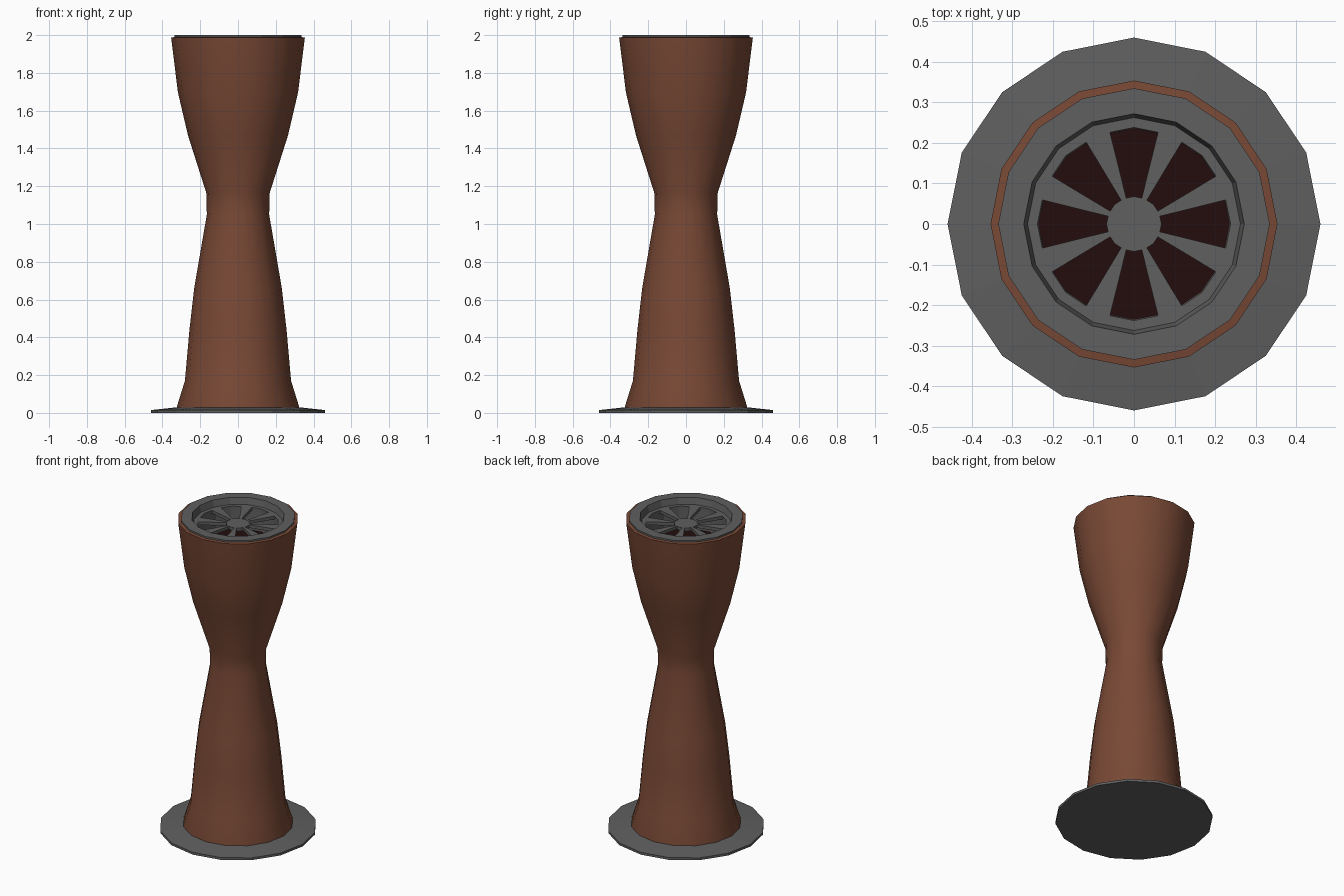
import bpy, bmesh, math

if "Cube" in bpy.data.objects:
    bpy.data.objects.remove(bpy.data.objects["Cube"])

N = 16


def material(name, rgb):
    m = bpy.data.materials.new(name)
    m.diffuse_color = (*rgb, 1)
    m.use_nodes = True
    m.node_tree.nodes["Principled BSDF"].inputs["Base Color"].default_value = m.diffuse_color
    return m


RUST = material("rust_brown", (0.190, 0.066, 0.036))
GREY = material("metal_grey", (0.115, 0.115, 0.115))
DARK = material("dark_red", (0.017, 0.004, 0.004))


def finish(name, bm, mat, smooth=None):
    me = bpy.data.meshes.new(name)
    bm.to_mesh(me)
    bm.free()
    ob = bpy.data.objects.new(name, me)
    bpy.context.collection.objects.link(ob)
    me.materials.append(mat)
    if smooth:
        bpy.ops.object.select_all(action='DESELECT')
        bpy.context.view_layer.objects.active = ob
        ob.select_set(True)
        bpy.ops.object.shade_smooth_by_angle(angle=math.radians(smooth))
    return ob


def lathe(name, profile, mat, smooth=None, cap_start=False, cap_end=False):
    """Revolve (radius, z) points; going upward gives outward faces."""
    bm = bmesh.new()
    rings = [[bm.verts.new((r * math.cos(i * math.tau / N), r * math.sin(i * math.tau / N), z))
              for i in range(N)] for r, z in profile]
    for a, b in zip(rings, rings[1:]):
        for i in range(N):
            j = (i + 1) % N
            bm.faces.new((a[i], a[j], b[j], b[i]))
    if cap_start:
        bm.faces.new(rings[0][::-1])
    if cap_end:
        bm.faces.new(rings[-1])
    return finish(name, bm, mat, smooth)


# foot plate
lathe("foot_plate", [(0.46, 0), (0.46, 0.015), (0.32, 0.03)], GREY, None, True, True)

# hourglass body
lathe("body", [(0.323, 0.025), (0.323, 0.035), (0.281, 0.17), (0.257, 0.44), (0.232, 0.66),
               (0.165, 1.05), (0.168, 1.165), (0.265, 1.47), (0.318, 1.697),
               (0.354, 1.987), (0.33, 1.99)], RUST, 35)

# top collar with recess and cup wall
lathe("top_collar", [(0.335, 1.98), (0.335, 2.0), (0.272, 2.0), (0.262, 1.955)], GREY)
lathe("cup_wall", [(0.239, 1.95), (0.236, 1.81)], GREY)
lathe("cup_floor", [(0.24, 1.80), (0.24, 1.812)], DARK, None, True, True)

# slotted grille: eight wedge openings between hub and rim
bm = bmesh.new()
ZG = 1.958


def poly_r(r, a):
    step = math.tau / N
    return r * math.cos(step / 2) / math.cos(a % step - step / 2)


def ring(r, half):
    out = []
    for k in range(8):
        for d in (-half, 0, half, 22.5):
            a = math.radians(45 * k + d)
            rr = poly_r(r, a)
            out.append(bm.verts.new((rr * math.cos(a), rr * math.sin(a), ZG)))
    return out


rings = [ring(0.068, 16.5), ring(0.238, 14.7), ring(0.268, 14.7)]
bm.faces.new(rings[0])
for n, (a, b) in enumerate(zip(rings, rings[1:])):
    for i in range(32):
        if n == 0 and i % 4 < 2:
            continue
        j = (i + 1) % 32
        bm.faces.new((a[i], b[i], b[j], a[j]))
grille = finish("grille", bm, GREY)
s = grille.modifiers.new("thickness", 'SOLIDIFY')
s.thickness = 0.02
s.offset = -1
